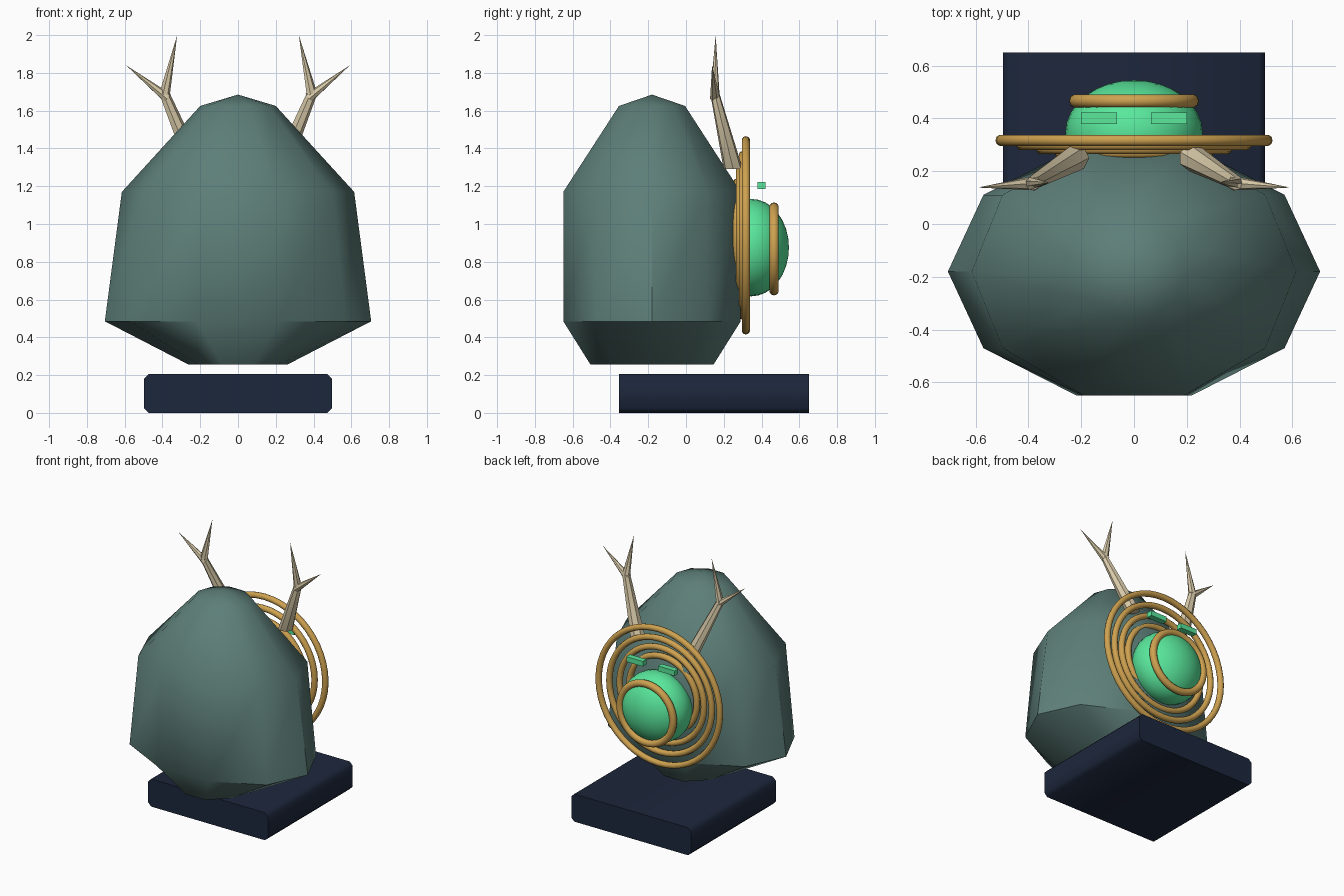
import bpy, bmesh, math
from mathutils import Vector

if "Cube" in bpy.data.objects:
    bpy.data.objects.remove(bpy.data.objects["Cube"])


def material(name, col):
    m = bpy.data.materials.new(name)
    m.diffuse_color = (*col, 1)
    m.use_nodes = True
    m.node_tree.nodes["Principled BSDF"].inputs["Base Color"].default_value = m.diffuse_color
    return m


TEAL = material("teal", (0.11, 0.21, 0.19))
NAVY = material("navy", (0.012, 0.02, 0.045))
GOLD = material("gold", (0.62, 0.36, 0.08))
GREEN = material("green", (0.1, 0.8, 0.33))
BONE = material("bone", (0.7, 0.6, 0.4))


def finish(ob, name, mat, angle=30):
    ob.name = name
    ob.data.materials.append(mat)
    bpy.ops.object.select_all(action='DESELECT')
    ob.select_set(True)
    bpy.context.view_layer.objects.active = ob
    bpy.ops.object.shade_smooth_by_angle(angle=math.radians(angle))
    return ob


def from_bmesh(bm, name, mat, angle=30):
    bmesh.ops.recalc_face_normals(bm, faces=bm.faces)
    me = bpy.data.meshes.new(name)
    bm.to_mesh(me)
    bm.free()
    ob = bpy.data.objects.new(name, me)
    bpy.context.collection.objects.link(ob)
    return finish(ob, name, mat, angle)


def loft(rings, sides, name, mat, tip, angle=30):
    """Horizontal elliptical rings (x, y, z, rx, ry), closed by a pointed tip."""
    bm = bmesh.new()
    loops = []
    for x, y, z, rx, ry in rings:
        loops.append([bm.verts.new((x + rx * math.cos(2 * math.pi * i / sides),
                                    y + ry * math.sin(2 * math.pi * i / sides), z))
                      for i in range(sides)])
    bm.faces.new(loops[0])
    top = bm.verts.new(tip)
    for i in range(sides):
        j = (i + 1) % sides
        for a, b in zip(loops, loops[1:]):
            bm.faces.new((a[i], a[j], b[j], b[i]))
        bm.faces.new((loops[-1][i], loops[-1][j], top))
    return from_bmesh(bm, name, mat, angle)


# Boulder-like ten-sided body
loft([(0, -0.18, z, rx, ry) for z, rx, ry in
      [(0.255, 0.26, 0.342), (0.485, 0.705, 0.494), (1.17, 0.615, 0.494), (1.625, 0.2, 0.184)]],
     10, "body", TEAL, (0, -0.18, 1.685), 40)

# Base slab: chamfered profile extruded along y
bm = bmesh.new()
c, w, h = 0.025, 0.497, 0.207
prof = [(-w + c, 0), (w - c, 0), (w, c), (w, h - c), (w - c, h), (c - w, h), (-w, h - c), (-w, c)]
face = bm.faces.new([bm.verts.new((x, -0.355, z)) for x, z in prof])
ext = bmesh.ops.extrude_face_region(bm, geom=[face])
bmesh.ops.translate(bm, vec=(0, 1.005, 0),
                    verts=[v for v in ext['geom'] if isinstance(v, bmesh.types.BMVert)])
from_bmesh(bm, "base", NAVY, 50)

# Domed orb on the back
bpy.ops.mesh.primitive_uv_sphere_add(segments=32, ring_count=16, radius=1,
                                     location=(0, 0.345, 0.875), rotation=(math.pi / 2, 0, 0))
orb = bpy.context.object
orb.scale = (0.26, 0.258, 0.2)
finish(orb, "orb", GREEN)

# Concentric rings, stepping in towards the body, and the orb's collar
rings = [("ring_outer", 0.503, 0.317, 0.94, 0.022), ("ring_second", 0.425, 0.301, 0.94, 0.022),
         ("ring_third", 0.35, 0.286, 0.94, 0.022), ("ring_inner", 0.28, 0.271, 0.94, 0.022),
         ("orb_collar", 0.22, 0.466, 0.868, 0.026)]
for name, r, y, z, t in rings:
    bpy.ops.mesh.primitive_torus_add(major_radius=r, minor_radius=t, major_segments=48,
                                     minor_segments=10, location=(0, y, z),
                                     rotation=(math.pi / 2, 0, 0))
    finish(bpy.context.object, name, GOLD, 60)

for s, side in ((-1, "left"), (1, "right")):
    # Small bar above the orb
    bpy.ops.mesh.primitive_cube_add(size=1, location=(s * 0.132, 0.4, 1.204))
    bar = bpy.context.object
    bar.scale = (0.137, 0.043, 0.038)
    finish(bar, "bar_" + side, GREEN)
    # Antler trunk with its upper tine
    loft([(s * 0.222, 0.25, 1.29, 0.052, 0.052), (s * 0.39, 0.153, 1.69, 0.03, 0.025)],
         7, "antler_" + side, BONE, (s * 0.322, 0.157, 2.0), 40)
    # Outer tine
    a, b = Vector((s * 0.375, 0.155, 1.668)), Vector((s * 0.592, 0.138, 1.84))
    bpy.ops.mesh.primitive_cone_add(vertices=7, radius1=0.028, radius2=0, depth=(b - a).length,
                                    location=(a + b) / 2,
                                    rotation=(b - a).to_track_quat('Z', 'Y').to_euler())
    finish(bpy.context.object, "antler_tine_" + side, BONE, 40)
